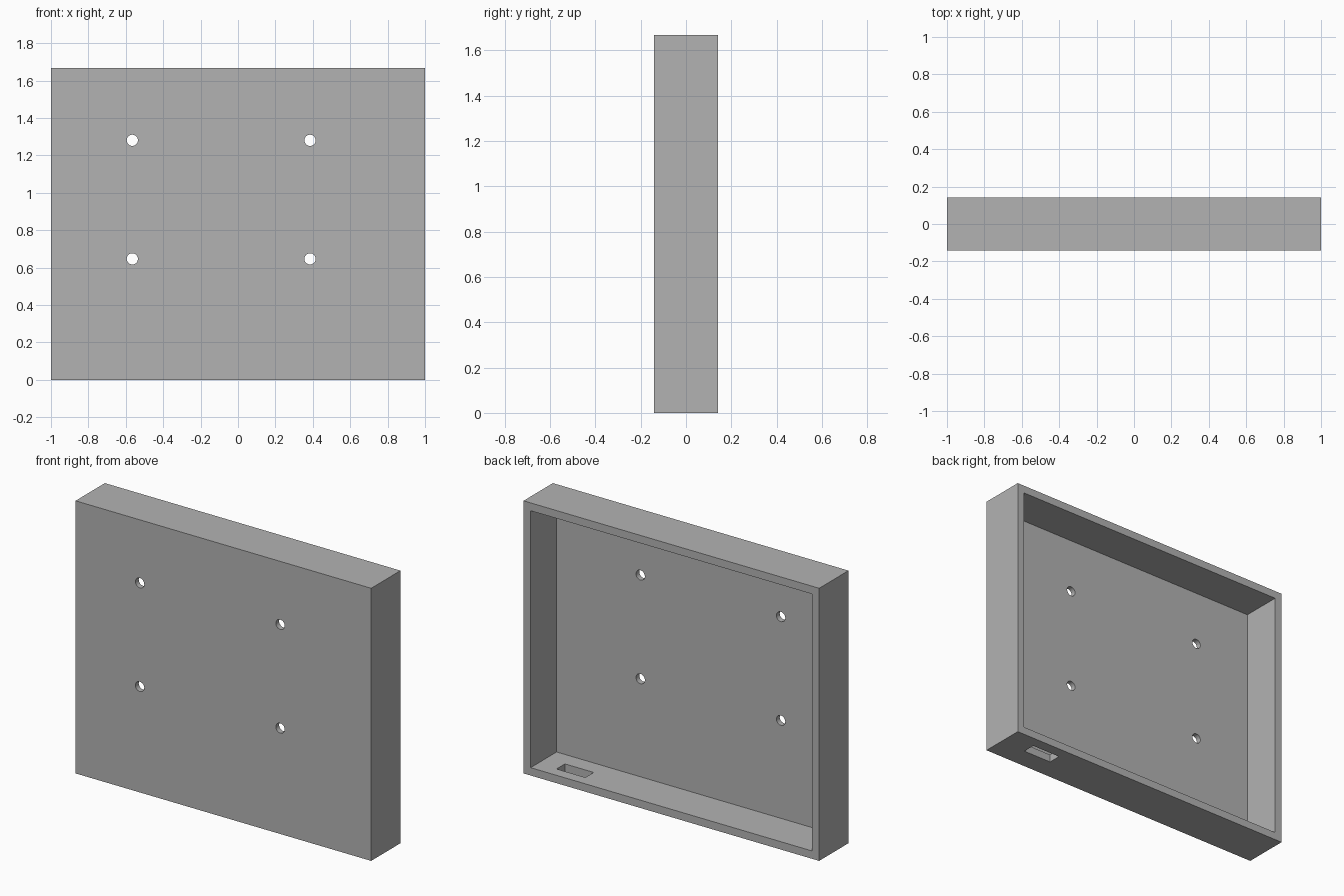
import bpy
from math import pi

cube = bpy.data.objects.get("Cube")
if cube:
    bpy.data.objects.remove(cube, do_unlink=True)

WIDTH, DEPTH, HEIGHT = 2.0, 0.283, 1.667
WALL, PLATE = 0.048, 0.032
FRONT, BACK = -DEPTH / 2, DEPTH / 2

grey = bpy.data.materials.new("Plain grey")
grey.use_nodes = True
grey.diffuse_color = (0.45, 0.45, 0.45, 1)
grey.node_tree.nodes["Principled BSDF"].inputs["Base Color"].default_value = (0.45, 0.45, 0.45, 1)


def box(name, low, high):
    """Box between two opposite corners."""
    centre = [(a + b) / 2 for a, b in zip(low, high)]
    bpy.ops.mesh.primitive_cube_add(size=1, location=centre)
    obj = bpy.context.object
    obj.name = name
    obj.scale = [b - a for a, b in zip(low, high)]
    bpy.ops.object.transform_apply(location=True, rotation=True, scale=True)
    return obj


def cut(target, cutter):
    """Subtract the cutter from the target, then discard it."""
    cutter.hide_render = True
    mod = target.modifiers.new("Cut", "BOOLEAN")
    mod.operation = "DIFFERENCE"
    mod.solver = "EXACT"
    mod.object = cutter
    bpy.context.view_layer.objects.active = target
    bpy.ops.object.modifier_apply(modifier=mod.name)
    bpy.data.objects.remove(cutter, do_unlink=True)


# Shallow tray, closed at the front and open at the back
tray = box("enclosure_tray", (-WIDTH / 2, FRONT, 0), (WIDTH / 2, BACK, HEIGHT))
tray.data.materials.append(grey)
cut(tray, box("cavity_cutter", (WALL - WIDTH / 2, FRONT + PLATE, WALL),
              (WIDTH / 2 - WALL, BACK + 0.1, HEIGHT - WALL)))

# Cable slot through the floor
cut(tray, box("slot_cutter", (0.63, -0.008, -0.1), (0.825, 0.073, WALL + 0.05)))

# Four screw holes through the front plate
for x in (-0.565, 0.385):
    for z in (0.647, 1.281):
        bpy.ops.mesh.primitive_cylinder_add(vertices=32, radius=0.03, depth=0.16,
                                            location=(x, FRONT, z), rotation=(pi / 2, 0, 0))
        cut(tray, bpy.context.object)

# Round hole walls, crisp edges elsewhere
bpy.ops.object.select_all(action="DESELECT")
tray.select_set(True)
bpy.context.view_layer.objects.active = tray
bpy.ops.object.shade_smooth_by_angle(angle=pi / 6)
